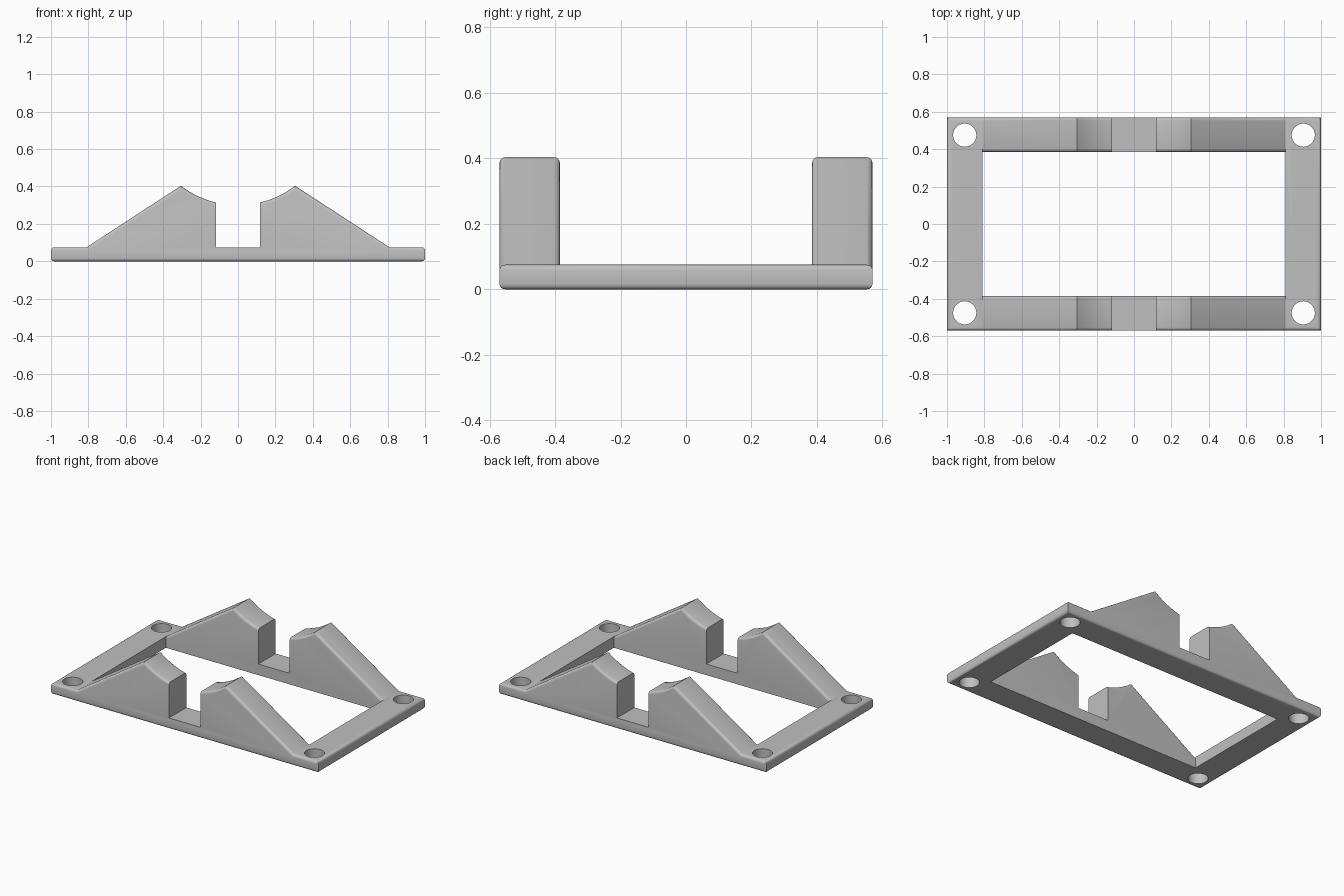
import bpy, bmesh, math

cube = bpy.data.objects.get("Cube")
if cube:
    bpy.data.objects.remove(cube, do_unlink=True)

HALF_DEPTH, INNER_Y, INNER_X = 0.57, 0.385, 0.81
PLATE, PEAK_X, NOTCH_X = 0.075, 0.305, 0.117
CRADLE_Z, CRADLE_R = 0.80, 0.50

grey = bpy.data.materials.new("plain grey")
grey.use_nodes = True
colour = (0.53, 0.53, 0.53, 1)
grey.diffuse_color = colour
grey.node_tree.nodes["Principled BSDF"].inputs["Base Color"].default_value = colour


def add_object(name, bm):
    mesh = bpy.data.meshes.new(name)
    bm.to_mesh(mesh)
    bm.free()
    ob = bpy.data.objects.new(name, mesh)
    bpy.context.collection.objects.link(ob)
    return ob


def cut(ob, cutter):
    """Subtract the cutter, bake the result and remove the cutter."""
    cutter.hide_render = True
    mod = ob.modifiers.new("cut", 'BOOLEAN')
    mod.operation, mod.solver, mod.object = 'DIFFERENCE', 'EXACT', cutter
    graph = bpy.context.evaluated_depsgraph_get()
    mesh = bpy.data.meshes.new_from_object(ob.evaluated_get(graph))
    ob.modifiers.clear()
    ob.data = mesh
    bpy.data.objects.remove(cutter, do_unlink=True)


# Side profile: base, ramps, curved cradle and central notch
half = [(1, 0), (1, PLATE), (INNER_X, PLATE)]
for i in range(9):
    x = PEAK_X + (NOTCH_X - PEAK_X) * i / 8
    half.append((x, CRADLE_Z - math.sqrt(CRADLE_R ** 2 - x * x)))
half.append((NOTCH_X, PLATE))
profile = half + [(-x, z) for x, z in reversed(half)]

bm = bmesh.new()
face = bm.faces.new([bm.verts.new((x, -HALF_DEPTH, z)) for x, z in profile])
grown = bmesh.ops.extrude_face_region(bm, geom=[face])
moved = [v for v in grown["geom"] if isinstance(v, bmesh.types.BMVert)]
bmesh.ops.translate(bm, verts=moved, vec=(0, 2 * HALF_DEPTH, 0))
bmesh.ops.recalc_face_normals(bm, faces=bm.faces)
frame = add_object("cradle_frame", bm)

# Rectangular opening through the middle
bm = bmesh.new()
bmesh.ops.create_cube(bm, size=2)
bmesh.ops.scale(bm, vec=(INNER_X, INNER_Y, 1), verts=bm.verts)
cut(frame, add_object("opening_cutter", bm))


# Rounded rims on the outer edges and along the tops of the rails
def is_rim(edge):
    a, b = (v.co for v in edge.verts)
    if len(edge.link_faces) != 2 or edge.calc_face_angle(0) < 0.1:
        return False
    if abs(a.x - b.x) < 0.001:
        return abs(a.y - b.y) > 0.1 and abs(abs(a.x) - 1) < 0.001
    outer = abs(abs(a.y) - HALF_DEPTH) < 0.001
    return abs(a.y - b.y) < 0.001 and (outer or min(a.z, b.z) > 0.05)


bm = bmesh.new()
bm.from_mesh(frame.data)
bmesh.ops.remove_doubles(bm, verts=bm.verts, dist=0.0005)
bmesh.ops.bevel(bm, geom=[e for e in bm.edges if is_rim(e)], offset=0.017,
                segments=4, profile=0.5, affect='EDGES', clamp_overlap=False)
bm.to_mesh(frame.data)
bm.free()

# Screw holes in the four corners
bm = bmesh.new()
for sx in (-1, 1):
    for sy in (-1, 1):
        hole = bmesh.ops.create_cone(bm, cap_ends=True, segments=48, radius1=0.062,
                                     radius2=0.062, depth=1)
        bmesh.ops.translate(bm, verts=hole["verts"], vec=(sx * 0.905, sy * 0.475, 0))
cut(frame, add_object("hole_cutter", bm))

frame.data.materials.clear()
frame.data.materials.append(grey)
bpy.ops.object.select_all(action='DESELECT')
frame.select_set(True)
bpy.context.view_layer.objects.active = frame
bpy.ops.object.shade_smooth_by_angle(angle=math.radians(30))
